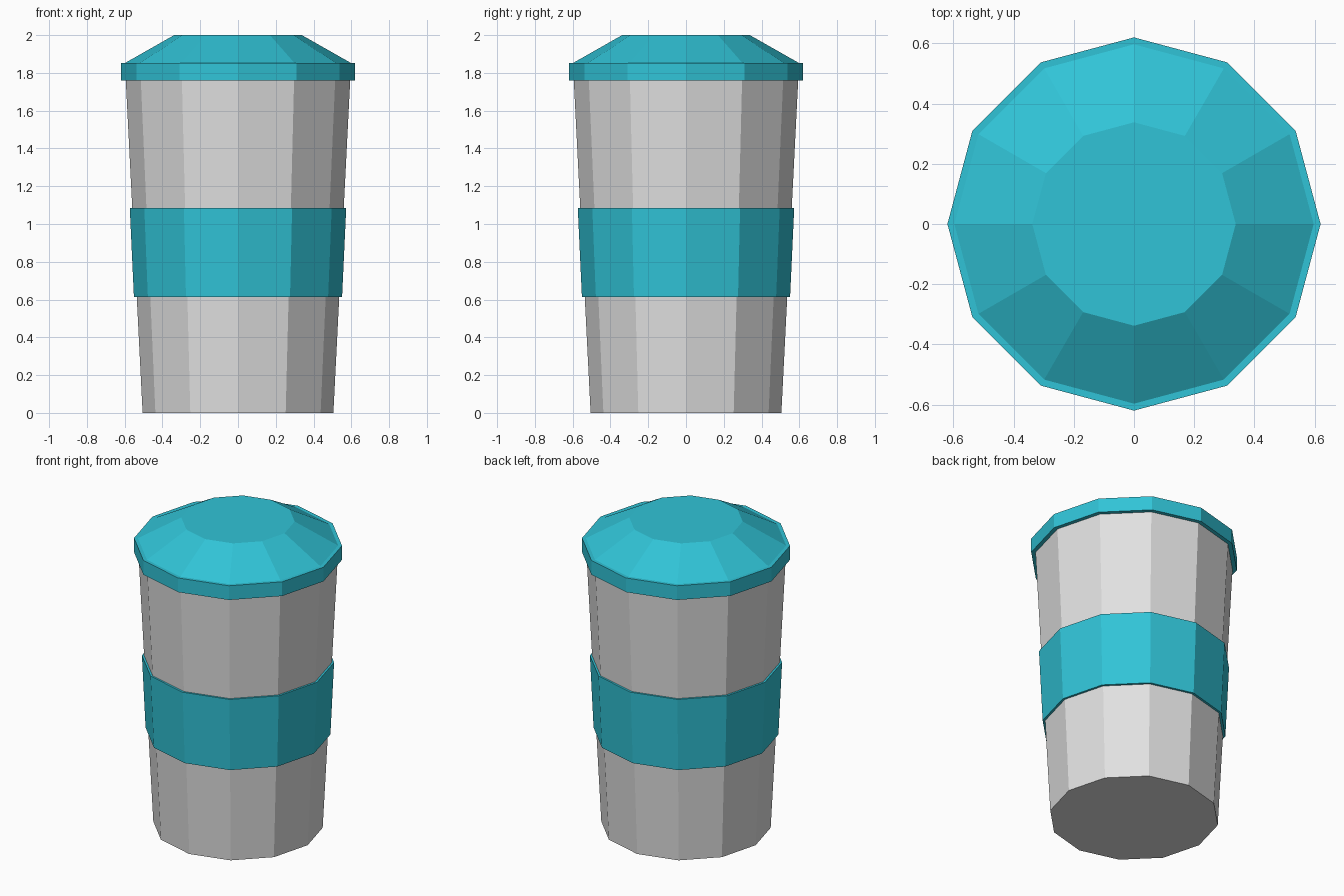
import bpy
import math

SIDES = 12

cube = bpy.data.objects.get("Cube")
if cube:
    bpy.data.objects.remove(cube, do_unlink=True)


def material(name, color):
    mat = bpy.data.materials.new(name)
    mat.use_nodes = True
    mat.diffuse_color = color
    mat.node_tree.nodes["Principled BSDF"].inputs["Base Color"].default_value = color
    return mat


def turned(name, profile, mat, ring=False):
    """Turn a (radius, z) profile; cap both ends, or close it into a ring."""
    verts, faces = [], []
    for radius, z in profile:
        for i in range(SIDES):
            a = math.tau * i / SIDES
            verts.append((radius * math.cos(a), radius * math.sin(a), z))
    rows = len(profile)
    for r in range(rows if ring else rows - 1):
        low, high = r * SIDES, (r + 1) % rows * SIDES
        for i in range(SIDES):
            j = (i + 1) % SIDES
            faces.append((low + i, low + j, high + j, high + i))
    if not ring:
        faces.append(tuple(reversed(range(SIDES))))
        faces.append(tuple(range((rows - 1) * SIDES, rows * SIDES)))
    mesh = bpy.data.meshes.new(name)
    mesh.from_pydata(verts, [], faces)
    mesh.materials.append(mat)
    obj = bpy.data.objects.new(name, mesh)
    bpy.context.collection.objects.link(obj)
    return obj


teal = material("teal", (0.03, 0.55, 0.68, 1))
grey = material("light grey", (0.75, 0.75, 0.75, 1))

# Tapered cup body
turned("cup_body", [(0.505, 0), (0.595, 1.78)], grey)

# Grip sleeve wrapped round the middle
turned("grip_sleeve", [(0.53, 0.613), (0.551, 0.613), (0.573, 1.086), (0.552, 1.086)],
       teal, ring=True)

# Lid: upright rim, narrow ledge, sloping shoulder and flat top
turned("lid", [(0.62, 1.76), (0.62, 1.853), (0.597, 1.853), (0.338, 2)], teal)
